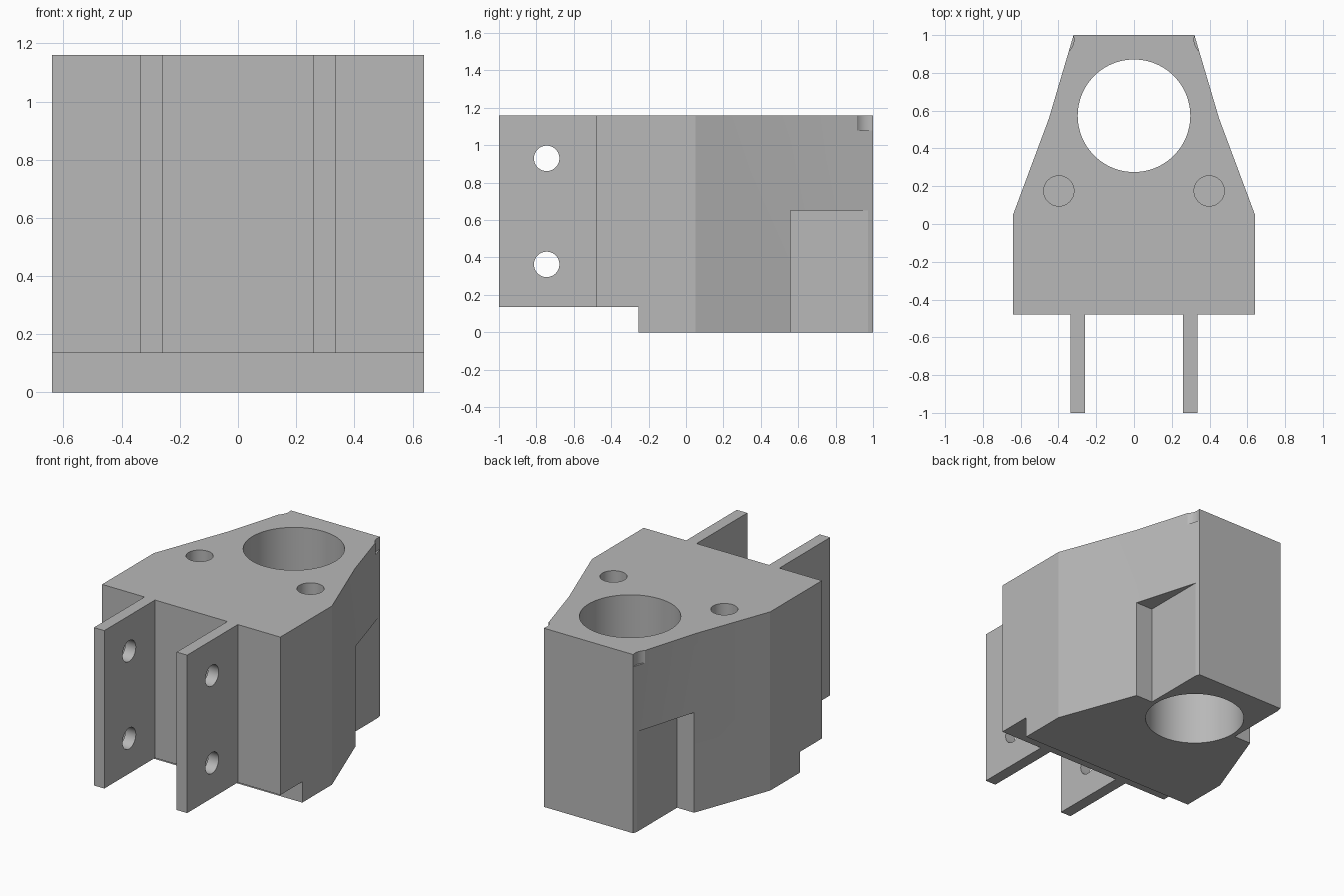
import bpy, bmesh, math
from mathutils import Matrix, Vector

if "Cube" in bpy.data.objects:
    bpy.data.objects.remove(bpy.data.objects["Cube"])

grey = bpy.data.materials.new("plain grey")
grey.diffuse_color = (0.48, 0.48, 0.48, 1)
grey.use_nodes = True
grey.node_tree.nodes["Principled BSDF"].inputs["Base Color"].default_value = grey.diffuse_color


def add_object(name, bm):
    bmesh.ops.recalc_face_normals(bm, faces=bm.faces)
    mesh = bpy.data.meshes.new(name)
    bm.to_mesh(mesh)
    bm.free()
    mesh.materials.append(grey)
    obj = bpy.data.objects.new(name, mesh)
    bpy.context.collection.objects.link(obj)
    return obj


def prism(name, outline, z0, z1):
    bm = bmesh.new()
    face = bm.faces.new([bm.verts.new((x, y, z0)) for x, y in outline])
    extruded = bmesh.ops.extrude_face_region(bm, geom=[face])["geom"]
    verts = [v for v in extruded if isinstance(v, bmesh.types.BMVert)]
    bmesh.ops.translate(bm, verts=verts, vec=(0, 0, z1 - z0))
    return add_object(name, bm)


def box(name, lo, hi):
    return prism(name, [(lo[0], lo[1]), (hi[0], lo[1]), (hi[0], hi[1]), (lo[0], hi[1])], lo[2], hi[2])


def cylinder(name, centre, radius, depth, axis="Z", sides=64):
    bm = bmesh.new()
    turn = Matrix.Rotation(math.pi / 2, 4, "Y") if axis == "X" else Matrix()
    bmesh.ops.create_cone(bm, cap_ends=True, segments=sides, radius1=radius, radius2=radius,
                          depth=depth, matrix=Matrix.Translation(Vector(centre)) @ turn)
    return add_object(name, bm)


def combine(target, other, operation):
    """Apply a boolean and remove the helper."""
    other.hide_render = True
    mod = target.modifiers.new("boolean", "BOOLEAN")
    mod.operation, mod.solver, mod.object = operation, "EXACT", other
    bpy.context.view_layer.objects.active = target
    bpy.ops.object.modifier_apply(modifier=mod.name)
    bpy.data.objects.remove(other)


TOP = 1.16

# Tapered block
half = [(0.64, -0.48), (0.64, 0.05), (0.45, 0.56), (0.32, 1.0)]
body = prism("mount_block", half + [(-x, y) for x, y in reversed(half)], 0, TOP)

# Main bore and step under the front edge
combine(body, cylinder("bore_cutter", (0, 0.573, 0.6), 0.298, 2, sides=96), "DIFFERENCE")
combine(body, box("step_cutter", (-1, -1, -0.5), (1, -0.255, 0.135)), "DIFFERENCE")

for side in (-1, 1):
    # Rear side pockets
    xs = sorted((side * 0.328, side * 1.0))
    combine(body, box("pocket_cutter", (xs[0], 0.56, -0.5), (xs[1], 1.5, 0.65)), "DIFFERENCE")
    # Shallow round recesses; the rear pair only nicks the corners
    for y in (0.175, 0.975):
        combine(body, cylinder("recess_cutter", (side * 0.398, y, TOP), 0.08, 0.16), "DIFFERENCE")

# Front lugs with two cross holes each
for side, name in ((-1, "left_lug"), (1, "right_lug")):
    xs = sorted((side * 0.26, side * 0.335))
    lug = box(name, (xs[0], -1.0, 0.135), (xs[1], -0.48, TOP))
    for z in (0.363, 0.93):
        combine(lug, cylinder("hole_cutter", (side * 0.3, -0.745, z), 0.068, 0.4, "X"), "DIFFERENCE")

# Smooth the bores, keep the corners crisp
bpy.ops.object.select_all(action="DESELECT")
for obj in list(bpy.context.scene.objects):
    obj.select_set(True)
    bpy.context.view_layer.objects.active = obj
bpy.ops.object.shade_smooth_by_angle(angle=math.radians(15))
